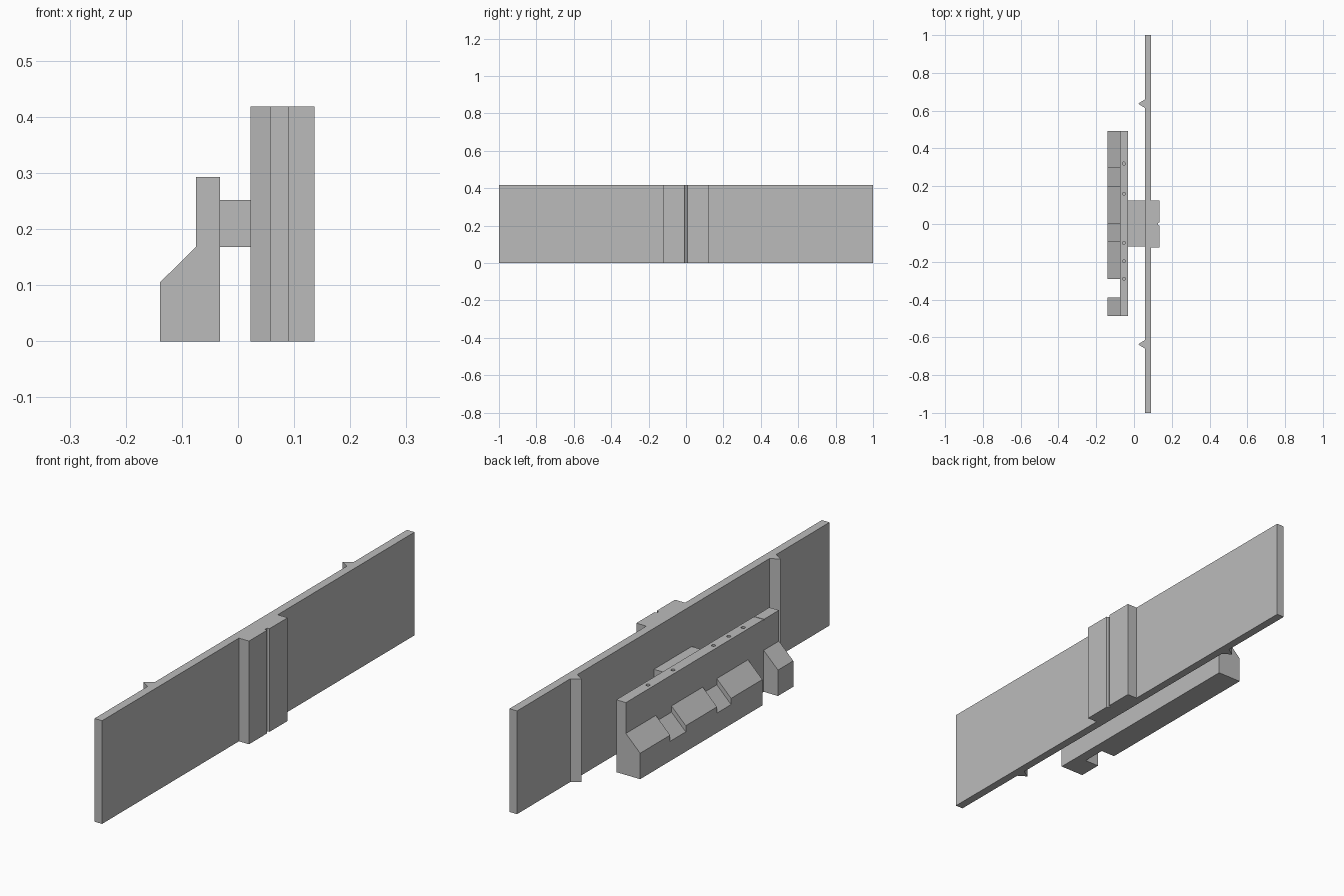
import bpy
import bmesh

cube = bpy.data.objects.get("Cube")
if cube:
    bpy.data.objects.remove(cube, do_unlink=True)

grey = bpy.data.materials.new("plain grey")
grey.use_nodes = True
colour = (0.5, 0.5, 0.5, 1)
grey.diffuse_color = colour
grey.node_tree.nodes["Principled BSDF"].inputs["Base Color"].default_value = colour


def prism(name, points, offset):
    """Extrude a flat outline of 3D points along an offset."""
    bm = bmesh.new()
    face = bm.faces.new([bm.verts.new(p) for p in points])
    extruded = bmesh.ops.extrude_face_region(bm, geom=[face])
    verts = [v for v in extruded["geom"] if isinstance(v, bmesh.types.BMVert)]
    bmesh.ops.translate(bm, verts=verts, vec=offset)
    bmesh.ops.recalc_face_normals(bm, faces=bm.faces)
    mesh = bpy.data.meshes.new(name)
    bm.to_mesh(mesh)
    bm.free()
    mesh.materials.append(grey)
    obj = bpy.data.objects.new(name, mesh)
    bpy.context.collection.objects.link(obj)
    return obj


def box(name, x, y, z):
    outline = [(x[0], y[0], z[0]), (x[1], y[0], z[0]),
               (x[1], y[1], z[0]), (x[0], y[1], z[0])]
    return prism(name, outline, (0, 0, z[1] - z[0]))


# Tall plate with its rear ridges, thick middle pad and the slit in the pad
inner, outer, pad = 0.057, 0.091, 0.136
half = [(inner, 0.615), (0.022, 0.637), (inner, 0.659), (inner, 1), (outer, 1),
        (outer, 0.124), (pad, 0.124), (pad, 0.008), (pad - 0.01, 0.006)]
outline = half + [(x, -y) for x, y in reversed(half)]
prism("face_plate", [(x, y, 0) for x, y in outline], (0, 0, 0.418))

# Block joining the plate to the bar
box("connector", (-0.032, inner), (-0.118, 0.124), (0.168, 0.252))

# Upright bar
bar_x = (-0.075, -0.032)
bar_top = 0.293
bar = box("back_bar", bar_x, (-0.488, 0.492), (0, bar_top))

# Pin holes and end score line cut into the top of the bar
cutters = []
for y in (0.32, 0.16, -0.10, -0.197, -0.29):
    bpy.ops.mesh.primitive_cylinder_add(vertices=12, radius=0.008, depth=0.06,
                                        location=(sum(bar_x) / 2, y, bar_top))
    cutter = bpy.context.object
    cutter.name = "pin_hole_cutter"
    cutters.append(cutter)
cutters.append(box("score_cutter", (-0.1, 0), (-0.392, -0.389),
                   (bar_top - 0.004, bar_top + 0.02)))
for cutter in cutters:
    cutter.hide_render = True
    cutter.hide_viewport = True
    cut = bar.modifiers.new("cut", 'BOOLEAN')
    cut.operation = 'DIFFERENCE'
    cut.solver = 'EXACT'
    cut.object = cutter

# Sloped ledge sections, lower at the two notches and open at the gap
sections = [("ledge", 0.30, 0.492, 0), ("ledge_notch", 0.20, 0.30, 0.025),
            ("ledge", 0.0, 0.20, 0), ("ledge_notch", -0.09, 0.0, 0.025),
            ("ledge", -0.29, -0.09, 0), ("ledge_end", -0.488, -0.39, 0)]
for name, start, end, drop in sections:
    profile = [(-0.139, 0), (bar_x[0], 0),
               (bar_x[0], 0.168 - drop), (-0.139, 0.105 - drop)]
    prism(name, [(x, start, z) for x, z in profile], (0, end - start, 0))
